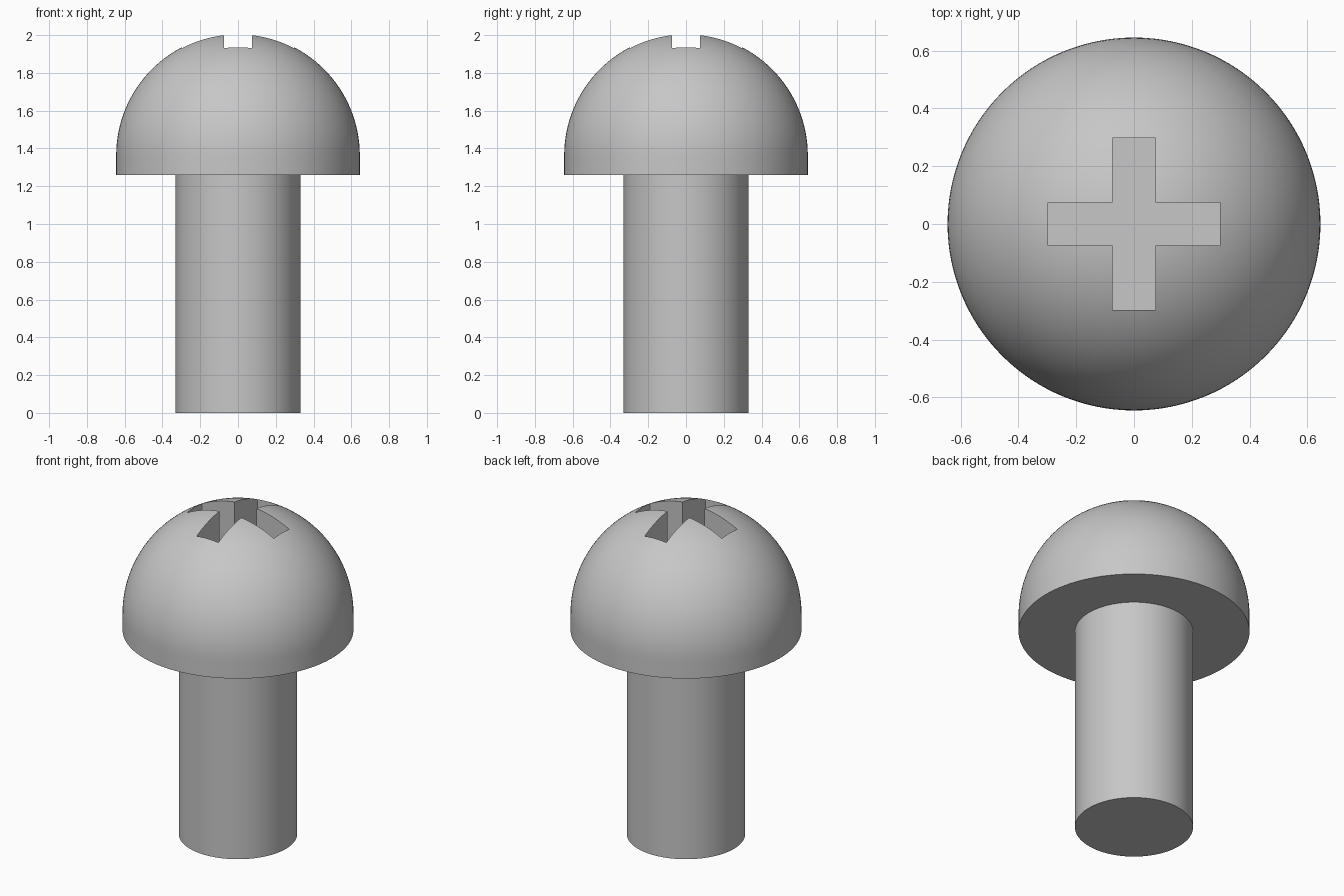
import bpy, bmesh
from math import sin, cos, pi, radians

if "Cube" in bpy.data.objects:
    bpy.data.objects.remove(bpy.data.objects["Cube"], do_unlink=True)

SHANK_R, HEAD_R = 0.33, 0.645
HEAD_BASE, DOME_Z = 1.26, 1.363
SLOT_HALF, SLOT_REACH, SLOT_FLOOR = 0.074, 0.297, 1.72
SEGMENTS, RINGS = 128, 32

steel = bpy.data.materials.new("steel_grey")
steel.use_nodes = True
grey = (0.57, 0.57, 0.57, 1)
steel.diffuse_color = grey
steel.node_tree.nodes["Principled BSDF"].inputs["Base Color"].default_value = grey


def add_object(name, bm):
    bmesh.ops.recalc_face_normals(bm, faces=bm.faces)
    mesh = bpy.data.meshes.new(name)
    bm.to_mesh(mesh)
    bm.free()
    mesh.materials.append(steel)
    obj = bpy.data.objects.new(name, mesh)
    bpy.context.collection.objects.link(obj)
    return obj


# Shank and domed head, turned from one profile
profile = [(0, 0), (SHANK_R, 0), (SHANK_R, HEAD_BASE), (HEAD_R, HEAD_BASE)]
for i in range(RINGS + 1):
    a = pi / 2 * i / RINGS
    r = HEAD_R * cos(a) if i < RINGS else 0
    profile.append((r, DOME_Z + HEAD_R * sin(a)))
bm = bmesh.new()
verts = [bm.verts.new((r, 0, z)) for r, z in profile]
edges = [bm.edges.new(pair) for pair in zip(verts, verts[1:])]
bmesh.ops.spin(bm, geom=verts + edges, cent=(0, 0, 0), axis=(0, 0, 1),
               angle=2 * pi, steps=SEGMENTS)
bmesh.ops.remove_doubles(bm, verts=bm.verts, dist=0.0001)
screw = add_object("round_head_screw", bm)

# Cross-shaped cutter for the drive recess
bm = bmesh.new()
outline = []
w, l = SLOT_HALF, SLOT_REACH
for turn in range(4):
    c, s = (1, 0, -1, 0)[turn], (0, 1, 0, -1)[turn]
    for x, y in ((l, -w), (l, w), (w, w)):
        outline.append(bm.verts.new((x * c - y * s, x * s + y * c, SLOT_FLOOR)))
floor = bm.faces.new(outline)
top = bmesh.ops.extrude_face_region(bm, geom=[floor], use_keep_orig=True)["geom"]
bmesh.ops.translate(bm, vec=(0, 0, 0.5),
                    verts=[v for v in top if isinstance(v, bmesh.types.BMVert)])
cutter = add_object("cross_recess_cutter", bm)
cutter.hide_render = True

# Cut the recess, then smooth the curved faces
cut = screw.modifiers.new("cross_recess", "BOOLEAN")
cut.operation = "DIFFERENCE"
cut.solver = "EXACT"
cut.object = cutter
bpy.ops.object.select_all(action="DESELECT")
bpy.context.view_layer.objects.active = screw
screw.select_set(True)
bpy.ops.object.modifier_apply(modifier=cut.name)
bpy.data.objects.remove(cutter, do_unlink=True)
bpy.ops.object.shade_smooth_by_angle(angle=radians(30))
